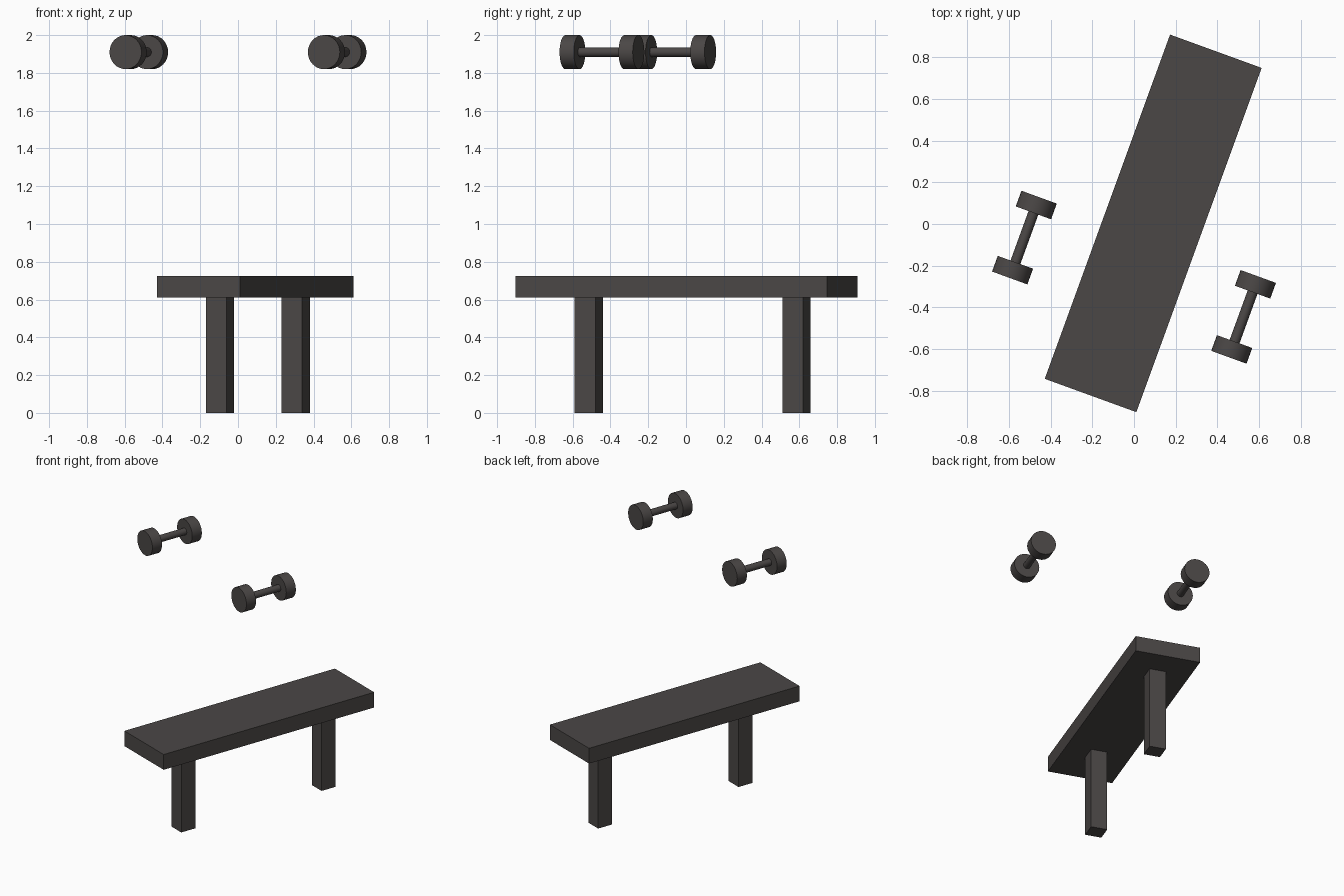
import bpy
import math
from mathutils import Matrix, Vector

cube = bpy.data.objects.get("Cube")
if cube:
    bpy.data.objects.remove(cube, do_unlink=True)

TURN = Matrix.Rotation(math.radians(-20), 4, "Z")
ALONG = TURN @ Vector((0, 1, 0))

charcoal = bpy.data.materials.new("charcoal")
charcoal.use_nodes = True
COLOUR = (0.07, 0.063, 0.061, 1)
charcoal.diffuse_color = COLOUR
charcoal.node_tree.nodes["Principled BSDF"].inputs["Base Color"].default_value = COLOUR


def finish(name):
    obj = bpy.context.object
    obj.name = name
    obj.data.materials.append(charcoal)
    return obj


def box(name, centre, size):
    bpy.ops.mesh.primitive_cube_add(size=1)
    obj = finish(name)
    obj.data.transform(Matrix.Diagonal((*size, 1)))
    obj.matrix_world = Matrix.Translation(centre) @ TURN


def rod(name, centre, radius, length):
    # Cylinder lying along the turned y axis
    bpy.ops.mesh.primitive_cylinder_add(vertices=32, radius=radius, depth=length)
    obj = finish(name)
    obj.data.transform(Matrix.Rotation(math.pi / 2, 4, "X"))
    obj.matrix_world = Matrix.Translation(centre) @ TURN
    bpy.ops.object.shade_smooth_by_angle(angle=math.radians(30))


# Bench
box("bench_top", (0.092, 0.003, 0.668), (0.467, 1.755, 0.115))
for end, side in (("front", -1), ("back", 1)):
    spot = Vector((0.105, 0.035, 0.306)) + ALONG * 0.585 * side
    box(end + "_leg", spot, (0.117, 0.117, 0.612))

# Dumbbells
for label, x, y in (("right", -0.525, -0.065), ("left", 0.525, -0.445)):
    middle = Vector((x, y, 1.91))
    rod(label + "_dumbbell_handle", middle, 0.025, 0.26)
    for end, side in (("front", -1), ("back", 1)):
        rod(f"{label}_dumbbell_{end}_weight", middle + ALONG * 0.166 * side, 0.09, 0.08)
